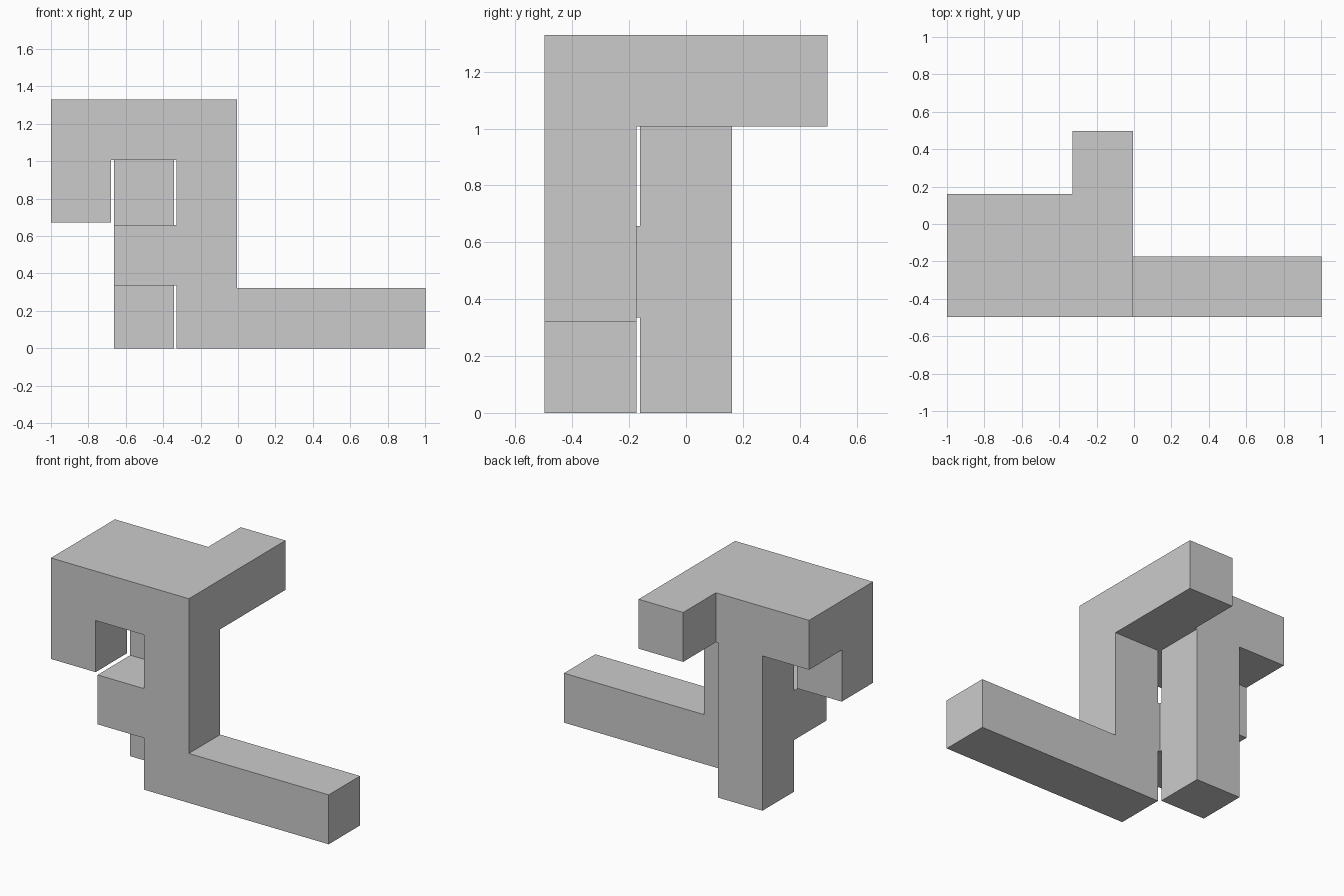
import bpy, bmesh
from mathutils import Vector

if "Cube" in bpy.data.objects:
    bpy.data.objects.remove(bpy.data.objects["Cube"])

PITCH, SIZE = 0.336, 0.322        # cell spacing and cell width (small play gap)
ORIGIN = Vector((-1.0, -0.497, 0.0))

# Bars of the puzzle piece as inclusive cell ranges (x, y, z)
BARS = [
    ((0, 2), (0, 1), (3, 3)),     # top slab
    ((2, 2), (0, 2), (3, 3)),     # top bar reaching back
    ((0, 0), (0, 0), (2, 3)),     # hanging block
    ((1, 1), (1, 1), (0, 3)),     # rear column
    ((2, 2), (0, 0), (0, 3)),     # front column
    ((2, 5), (0, 0), (0, 0)),     # long foot
    ((1, 2), (0, 0), (1, 1)),     # side lug
    ((1, 1), (0, 1), (1, 1)),     # link from lug to rear column
]

# Even lattice steps are cells, odd steps are the gaps between them
filled = {(i, j, k) for bx, by, bz in BARS
          for i in range(2 * bx[0], 2 * bx[1] + 1)
          for j in range(2 * by[0], 2 * by[1] + 1)
          for k in range(2 * bz[0], 2 * bz[1] + 1)}


def plane(n):
    return (n // 2) * PITCH + (n % 2) * SIZE


bm = bmesh.new()
verts = {}


def vert(key):
    if key not in verts:
        verts[key] = bm.verts.new(ORIGIN + Vector([plane(n) for n in key]))
    return verts[key]


# Skin only the outer sides of the filled lattice
for cell in filled:
    for axis in range(3):
        u, v = (axis + 1) % 3, (axis + 2) % 3
        for side in (0, 1):
            near = list(cell)
            near[axis] += 1 if side else -1
            if tuple(near) in filled:
                continue
            loop = []
            for a, b in ((0, 0), (1, 0), (1, 1), (0, 1)):
                key = list(cell)
                key[axis] += side
                key[u] += a
                key[v] += b
                loop.append(vert(tuple(key)))
            bm.faces.new(loop if side else loop[::-1])

# Merge coplanar faces into clean flat sides
bmesh.ops.dissolve_limit(bm, angle_limit=0.01, verts=bm.verts[:], edges=bm.edges[:])
mesh = bpy.data.meshes.new("puzzle_piece")
bm.to_mesh(mesh)
bm.free()
bpy.context.collection.objects.link(bpy.data.objects.new("puzzle_piece", mesh))
